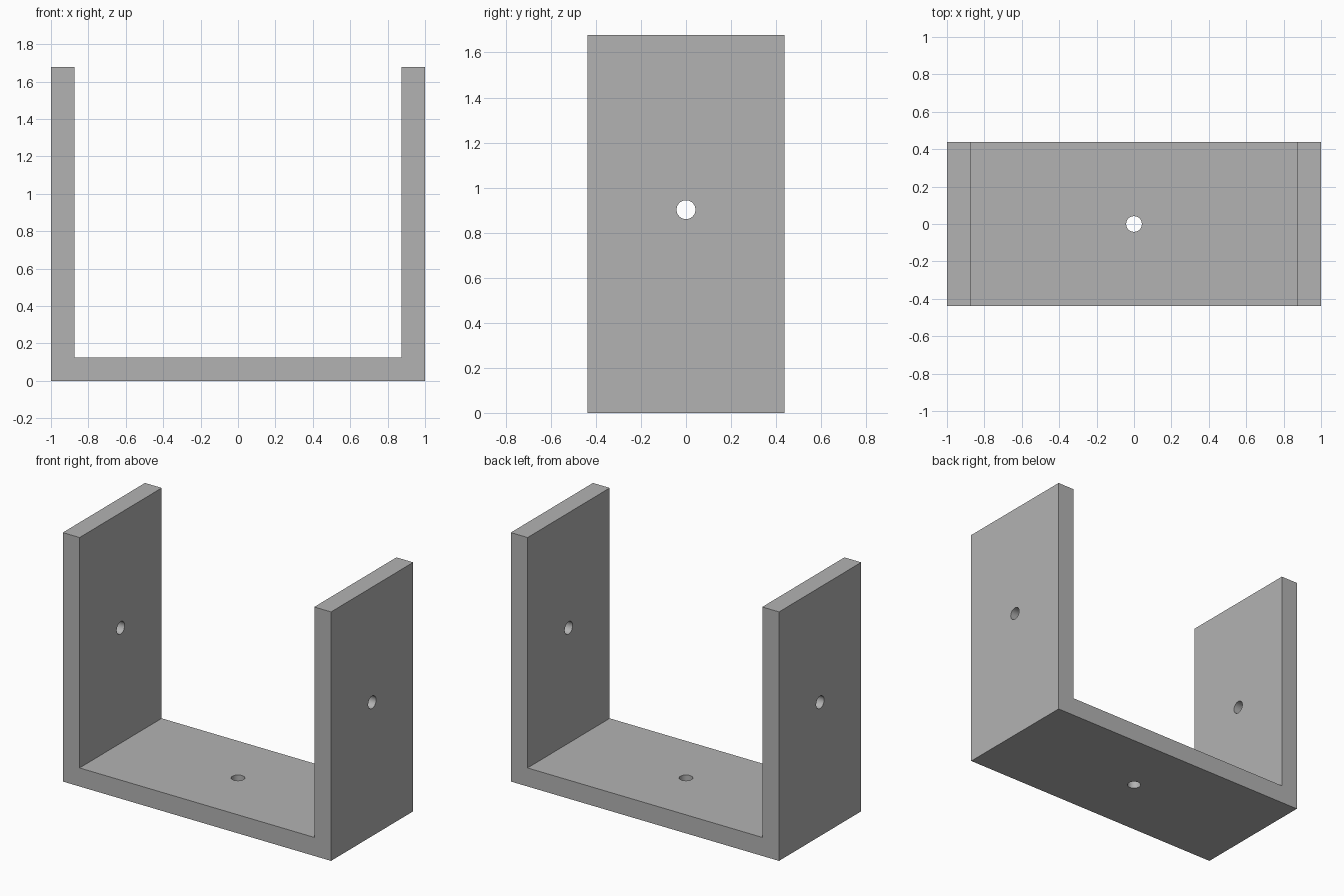
import bpy
import math

default_cube = bpy.data.objects.get("Cube")
if default_cube:
    bpy.data.objects.remove(default_cube, do_unlink=True)

HALF_X, HALF_Y, HEIGHT = 1.0, 0.4375, 1.678
WALL = 0.125
HOLE_RADIUS, HOLE_Z = 0.042, 0.902

grey = bpy.data.materials.new("plain_grey")
grey.use_nodes = True
colour = (0.45, 0.45, 0.45, 1)
grey.diffuse_color = colour
grey.node_tree.nodes["Principled BSDF"].inputs["Base Color"].default_value = colour

# U-shaped bracket: half profile mirrored, then extruded along y
inner = HALF_X - WALL
half = [(HALF_X, 0), (HALF_X, HEIGHT), (inner, HEIGHT), (inner, WALL)]
profile = half + [(-x, z) for x, z in reversed(half)]
n = len(profile)
verts = [(x, y, z) for y in (-HALF_Y, HALF_Y) for x, z in profile]
faces = [tuple(reversed(range(n))), tuple(range(n, 2 * n))]
faces += [(i, (i + 1) % n, (i + 1) % n + n, i + n) for i in range(n)]
mesh = bpy.data.meshes.new("bracket")
mesh.from_pydata(verts, [], [f[::-1] for f in faces])
mesh.validate()
mesh.materials.append(grey)
bracket = bpy.data.objects.new("bracket", mesh)
bpy.context.collection.objects.link(bracket)

# Consistent outward normals
bpy.context.view_layer.objects.active = bracket
bpy.ops.object.select_all(action="DESELECT")
bracket.select_set(True)
bpy.ops.object.mode_set(mode="EDIT")
bpy.ops.mesh.select_all(action="SELECT")
bpy.ops.mesh.normals_make_consistent(inside=False)
bpy.ops.object.mode_set(mode="OBJECT")


def drill(name, location, rotation):
    """Cut a round screw hole straight through one plate."""
    bpy.ops.mesh.primitive_cylinder_add(
        vertices=48, radius=HOLE_RADIUS, depth=WALL * 2,
        location=location, rotation=rotation)
    cutter = bpy.context.object
    cutter.name = name
    cutter.data.materials.append(grey)
    cutter.hide_render = True
    cutter.display_type = "WIRE"
    cut = bracket.modifiers.new(name, "BOOLEAN")
    cut.operation = "DIFFERENCE"
    cut.solver = "EXACT"
    cut.object = cutter
    bpy.context.view_layer.objects.active = bracket
    bpy.ops.object.modifier_apply(modifier=name)
    bpy.data.objects.remove(cutter, do_unlink=True)


# Screw holes in the base and both side plates
drill("base_hole", (0, 0, WALL / 2), (0, 0, 0))
for side, label in ((1, "left"), (-1, "right")):
    drill(label + "_hole", (side * (HALF_X - WALL / 2), 0, HOLE_Z), (0, math.pi / 2, 0))

# Smooth hole walls, crisp plate edges
bpy.ops.object.select_all(action="DESELECT")
bracket.select_set(True)
bpy.context.view_layer.objects.active = bracket
bpy.ops.object.shade_smooth_by_angle(angle=math.radians(30))
